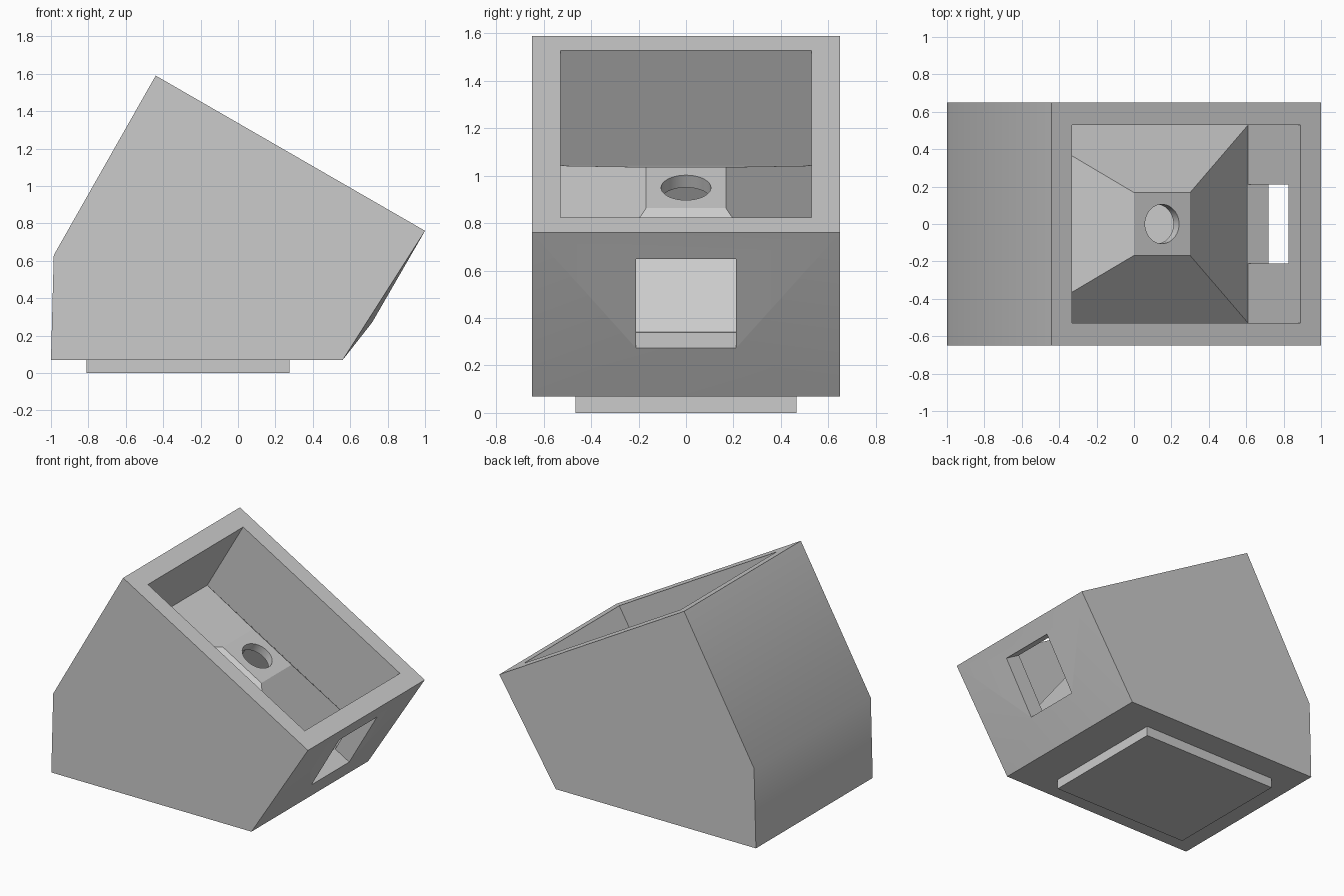
import bpy
import bmesh
from math import radians
from mathutils import Matrix, Vector

cube = bpy.data.objects.get("Cube")
if cube:
    bpy.data.objects.remove(cube, do_unlink=True)

grey = bpy.data.materials.new("light_grey")
grey.use_nodes = True
colour = (0.6, 0.6, 0.6, 1)
grey.diffuse_color = colour
grey.node_tree.nodes["Principled BSDF"].inputs["Base Color"].default_value = colour

# Frame of the tilted top: local z points out of the opening
TILT = Matrix.Translation((0.28, 0, 1.175)) @ Matrix.Rotation(radians(30), 4, "Y")
HALF_WIDTH, HALF_TOP = 0.65, 0.831
OPEN_X, OPEN_Y, DEPTH = 0.705, 0.53, 0.56
PAD, PAD_DEPTH = 0.173, 0.26


def make_object(name, bm):
    bmesh.ops.recalc_face_normals(bm, faces=bm.faces)
    mesh = bpy.data.meshes.new(name)
    bm.to_mesh(mesh)
    bm.free()
    mesh.materials.append(grey)
    obj = bpy.data.objects.new(name, mesh)
    bpy.context.collection.objects.link(obj)
    return obj


def hull(name, points):
    bm = bmesh.new()
    for p in points:
        bm.verts.new(p)
    bmesh.ops.convex_hull(bm, input=bm.verts)
    bmesh.ops.dissolve_limit(bm, angle_limit=radians(0.3), verts=bm.verts, edges=bm.edges)
    return make_object(name, bm)


def rectangle(hx, hy, z):
    return [TILT @ Vector((sx * hx, sy * hy, z))
            for sx, sy in ((-1, -1), (1, -1), (1, 1), (-1, 1))]


def box(name, low, high, frame=Matrix()):
    return hull(name, [frame @ Vector((x, y, z)) for x in (low[0], high[0])
                       for y in (low[1], high[1]) for z in (low[2], high[2])])


def loft(name, rings):
    bm = bmesh.new()
    rings = [[bm.verts.new(p) for p in ring] for ring in rings]
    for a, b in zip(rings, rings[1:]):
        for i in range(len(a)):
            j = (i + 1) % len(a)
            bm.faces.new((a[i], a[j], b[j], b[i]))
    bm.faces.new(rings[0])
    bm.faces.new(rings[-1])
    return make_object(name, bm)


def cut(target, cutter):
    cutter.hide_render = True
    mod = target.modifiers.new("cut", "BOOLEAN")
    mod.operation, mod.solver, mod.object = "DIFFERENCE", "EXACT", cutter
    bpy.context.view_layer.objects.active = target
    bpy.ops.object.modifier_apply(modifier=mod.name)
    bpy.data.objects.remove(cutter, do_unlink=True)


# Body: tilted block, with the end wall bulging slightly below its slot
profile = [(-1, 0.07), (0.56, 0.07), (1, 0.76), (-0.44, 1.59), (-0.985, 0.63)]
outline = [Vector((x, y, z)) for x, z in profile for y in (-HALF_WIDTH, HALF_WIDTH)]
outline += [TILT @ Vector((HALF_TOP, y, -DEPTH - 0.005)) for y in (-0.21, 0.21)]
body = hull("body", outline)

# Open tray with a raised pyramid-shaped floor
cut(body, loft("tray_cutter", [rectangle(OPEN_X, OPEN_Y, 0.1),
                               rectangle(OPEN_X, OPEN_Y, -DEPTH),
                               rectangle(PAD, 0.168, -PAD_DEPTH)]))

# Slot through the end wall
cut(body, box("slot_cutter", (OPEN_X - 0.003, -0.21, -DEPTH), (1, 0.21, -0.128), TILT))

# Hollow under the pad, opened by a round hole
chamber = rectangle(0.13, 0.13, -PAD_DEPTH - 0.06)
chamber += [Vector((x, y, 0.13)) for x in (-0.6, 0.45) for y in (-0.4, 0.4)]
cut(body, hull("chamber_cutter", chamber))
bm = bmesh.new()
bmesh.ops.create_cone(bm, cap_ends=True, segments=48, radius1=0.105, radius2=0.105, depth=0.2,
                      matrix=TILT @ Matrix.Translation((0, 0, -PAD_DEPTH)))
cut(body, make_object("hole_cutter", bm))

# Plate under the body
base = box("base_plate", (-0.81, -0.465, 0), (0.275, 0.465, 0.08))

# Soft shading across the shallow bends only
for obj in (body, base):
    bpy.ops.object.select_all(action="DESELECT")
    obj.select_set(True)
    bpy.context.view_layer.objects.active = obj
    bpy.ops.object.shade_smooth_by_angle(angle=radians(28.8))
